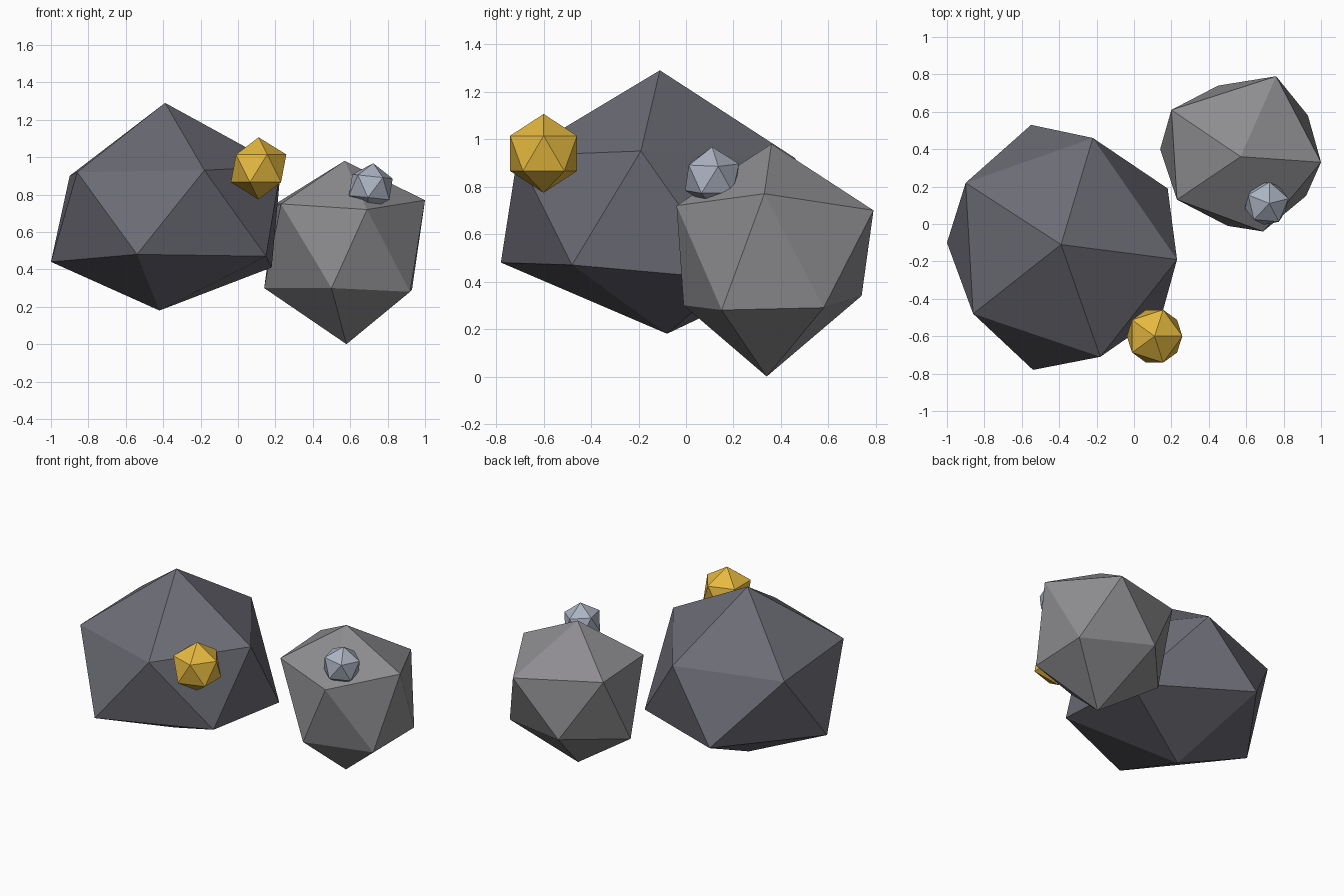
import bpy
import bmesh
from math import radians
from mathutils import Matrix, Vector

default_cube = bpy.data.objects.get("Cube")
if default_cube:
    bpy.data.objects.remove(default_cube, do_unlink=True)


def make_material(name, red, green, blue):
    colour = (red, green, blue, 1)
    material = bpy.data.materials.new(name)
    material.use_nodes = True
    material.diffuse_color = colour
    shader = material.node_tree.nodes["Principled BSDF"]
    shader.inputs["Base Color"].default_value = colour
    shader.inputs["Roughness"].default_value = 0.8
    return material


def add_object(name, mesh_builder, material):
    """Turn a bmesh into a flat shaded object in the scene."""
    bmesh.ops.recalc_face_normals(mesh_builder, faces=mesh_builder.faces[:])
    mesh = bpy.data.meshes.new(name)
    mesh_builder.to_mesh(mesh)
    mesh_builder.free()
    mesh.materials.append(material)
    rock = bpy.data.objects.new(name, mesh)
    bpy.context.scene.collection.objects.link(rock)
    return rock


def add_boulder(name, top, upper_ring, lower_ring, bottom, material):
    """Uneven twenty-sided rock: two staggered rings capped by two tips."""
    builder = bmesh.new()
    tip = builder.verts.new(top)
    base = builder.verts.new(bottom)
    upper = [builder.verts.new(point) for point in upper_ring]
    lower = [builder.verts.new(point) for point in lower_ring]
    count = len(upper)
    for i in range(count):
        following = (i + 1) % count
        builder.faces.new((tip, upper[i], upper[following]))
        builder.faces.new((upper[i], lower[i], upper[following]))
        builder.faces.new((lower[i], lower[following], upper[following]))
        builder.faces.new((base, lower[following], lower[i]))
    return add_object(name, builder, material)


def add_nugget(name, centre, radius, material, tilt=0, turn=0):
    """Regular twenty-sided lump set into a boulder."""
    placement = (Matrix.Translation(Vector(centre))
                 @ Matrix.Rotation(radians(tilt), 4, "Y")
                 @ Matrix.Rotation(radians(turn), 4, "Z"))
    builder = bmesh.new()
    bmesh.ops.create_icosphere(builder, subdivisions=1, radius=radius,
                               matrix=placement)
    return add_object(name, builder, material)


dark_stone = make_material("dark stone", 0.15, 0.15, 0.18)
grey_stone = make_material("grey stone", 0.27, 0.265, 0.28)
gold_ore = make_material("gold ore", 0.78, 0.48, 0.05)
silver_ore = make_material("silver ore", 0.41, 0.45, 0.54)

# Large dark boulder
add_boulder(
    "large_boulder",
    top=(-0.39, -0.11, 1.29),
    upper_ring=[(0.23, -0.19, 0.95), (-0.22, 0.46, 0.92), (-0.9, 0.22, 0.9),
                (-0.86, -0.48, 0.92), (-0.18, -0.71, 0.93)],
    lower_ring=[(0.18, 0.19, 0.41), (-0.55, 0.53, 0.47), (-1, -0.1, 0.44),
                (-0.54, -0.78, 0.48), (0.15, -0.48, 0.47)],
    bottom=(-0.42, -0.08, 0.18),
    material=dark_stone)

# Smaller grey boulder
add_boulder(
    "small_boulder",
    top=(0.57, 0.36, 0.98),
    upper_ring=[(1, 0.33, 0.77), (0.76, 0.79, 0.7), (0.2, 0.61, 0.75),
                (0.23, 0.13, 0.75), (0.69, -0.04, 0.72)],
    lower_ring=[(0.93, 0.58, 0.29), (0.45, 0.74, 0.34), (0.14, 0.4, 0.3),
                (0.5, -0.01, 0.3), (0.92, 0.15, 0.28)],
    bottom=(0.58, 0.34, 0),
    material=grey_stone)

# Ore lumps
add_nugget("gold_nugget", (0.11, -0.6, 0.94), 0.166, gold_ore)
add_nugget("silver_nugget", (0.71, 0.11, 0.84), 0.128, silver_ore,
           tilt=6, turn=13)
